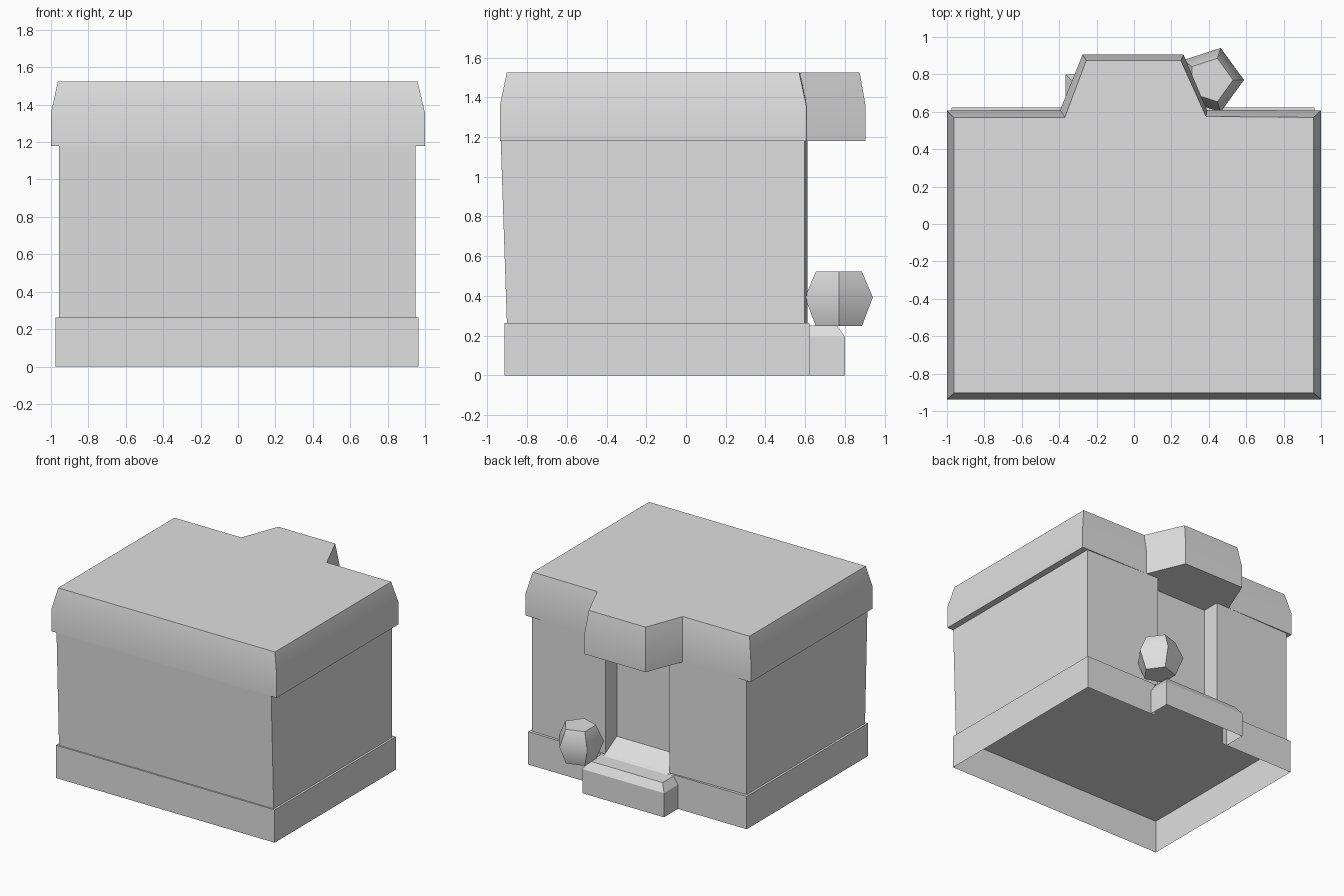
import bpy, bmesh, math

if "Cube" in bpy.data.objects:
    bpy.data.objects.remove(bpy.data.objects["Cube"])

grey = bpy.data.materials.new("light_grey")
grey.diffuse_color = (0.74, 0.74, 0.74, 1)
grey.use_nodes = True
grey.node_tree.nodes["Principled BSDF"].inputs["Base Color"].default_value = grey.diffuse_color


def loft(name, rings, closed=True, bottom=False, top=False, smooth=None):
    """Skin a stack of (points, z) rings; rings run counter-clockwise."""
    bm = bmesh.new()
    rows = [[bm.verts.new((x, y, z)) for x, y in pts] for pts, z in rings]
    n = len(rows[0])
    for a, b in zip(rows, rows[1:]):
        for i in range(n if closed else n - 1):
            j = (i + 1) % n
            bm.faces.new((a[i], a[j], b[j], b[i]))
    if bottom:
        bm.faces.new(rows[0][::-1])
    if top:
        bm.faces.new(rows[-1])
    bm.normal_update()
    mesh = bpy.data.meshes.new(name)
    bm.to_mesh(mesh)
    bm.free()
    mesh.materials.append(grey)
    ob = bpy.data.objects.new(name, mesh)
    bpy.context.collection.objects.link(ob)
    if smooth:
        bpy.ops.object.select_all(action='DESELECT')
        ob.select_set(True)
        bpy.context.view_layer.objects.active = ob
        bpy.ops.object.shade_smooth_by_angle(angle=math.radians(smooth))
    return ob


# Foundation: a skirt open underneath, with a gap behind the doorstep
skirt = [(-0.325, 0.623), (-0.975, 0.623), (-0.975, -0.913),
         (0.965, -0.913), (0.965, 0.623), (0.32, 0.623)]
loft("foundation", [(skirt, 0), (skirt, 0.263)], closed=False, top=True)

# Doorstep with chamfered top edge
step = [(0.36, 0.623), (0.36, 0.80), (-0.365, 0.80), (-0.365, 0.623)]
step_top = [(0.32, 0.615), (0.32, 0.76), (-0.325, 0.76), (-0.325, 0.615)]
loft("doorstep", [(step, 0), (step, 0.193), (step_top, 0.252)], closed=False, top=True)

# Doorway floor rising gently into the recess
loft("doorway_floor", [([(0.285, 0.635), (-0.28, 0.635)], 0.255),
                       ([(0.285, 0.47), (-0.28, 0.47)], 0.35)], closed=False)


# Walls with a recessed doorway at the back, leaning out slightly at the front
def wall(front):
    return [(-0.957, front), (0.948, front), (0.948, 0.598), (0.285, 0.612),
            (0.285, 0.47), (-0.28, 0.47), (-0.28, 0.612), (-0.957, 0.598)]


loft("walls", [(wall(-0.902), 0.263), (wall(-0.933), 1.183)])

# Roof slab with a porch canopy over the doorway
eaves = [(-1, -0.938), (1, -0.938), (1, 0.607), (0.39, 0.61),
         (0.265, 0.905), (-0.275, 0.905), (-0.395, 0.61), (-1, 0.607)]
crown = [(-0.963, -0.903), (0.96, -0.903), (0.96, 0.57), (0.385, 0.575),
         (0.25, 0.875), (-0.255, 0.875), (-0.37, 0.57), (-0.963, 0.57)]
loft("roof", [(eaves, 1.18), (eaves, 1.355), (crown, 1.524)],
     bottom=True, top=True, smooth=30)


# Low-poly five-sided ball beside the doorway
def pentagon(r):
    return [(0.408 + r * math.cos(math.tau * i / 5),
             0.77 + r * math.sin(math.tau * i / 5)) for i in range(5)]


loft("ball_ornament", [(pentagon(0.122), 0.248), (pentagon(0.18), 0.393),
                       (pentagon(0.122), 0.522)], bottom=True, top=True, smooth=50)
